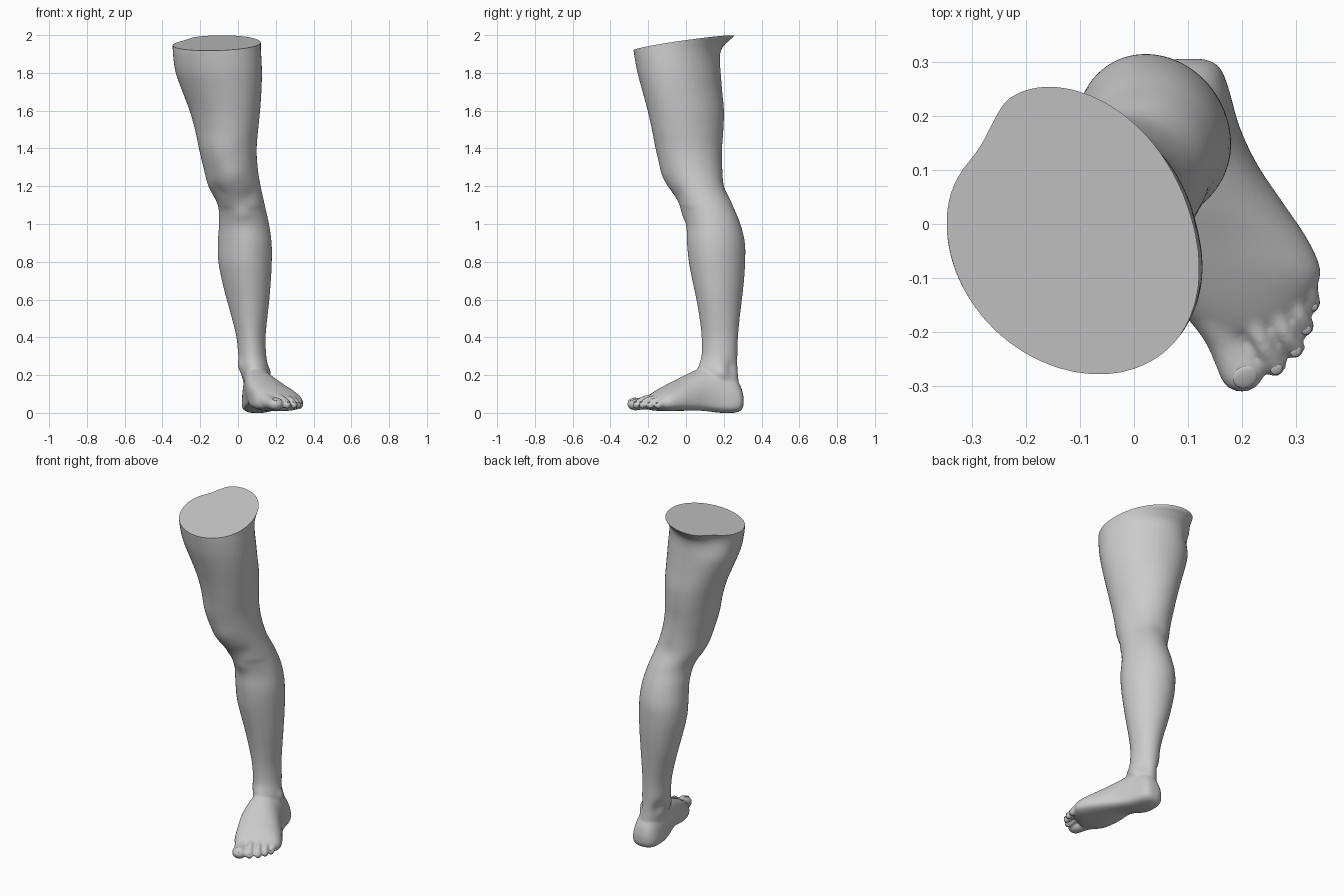
import bpy, bmesh, math
from mathutils import Vector, Matrix

N = 48
TAU = math.tau


def sp(c, p):
    return math.copysign(abs(c) ** p, c)


def catmull(keys, steps):
    """Smoothly interpolated copies of a list of key tuples."""
    out = []
    for i in range(len(keys) - 1):
        k = [keys[max(0, min(len(keys) - 1, i + j))] for j in (-1, 0, 1, 2)]
        for s in range(steps):
            t = s / steps
            out.append([0.5 * (2 * b + (c - a) * t + (2 * a - 5 * b + 4 * c - d) * t * t
                               + (3 * b - a - 3 * c + d) * t ** 3) for a, b, c, d in zip(*k)])
    return out + [list(keys[-1])]


def loft(bm, rings):
    """Closed skin through rings of points."""
    vr = [[bm.verts.new(p) for p in r] for r in rings]
    faces = [bm.faces.new(vr[0]), bm.faces.new(vr[-1])]
    for a, b in zip(vr, vr[1:]):
        for i in range(N):
            j = (i + 1) % N
            faces.append(bm.faces.new((a[i], a[j], b[j], b[i])))
    bmesh.ops.recalc_face_normals(bm, faces=faces)


def leg_ring(z, x0, x1, y0, y1, skew):
    cx, cy, a, b = (x0 + x1) / 2, (y0 + y1) / 2, (x1 - x0) / 2, (y1 - y0) / 2
    pts = []
    for i in range(N):
        t = TAU * i / N
        narrow = 0.12 * min(0, math.sin(t)) ** 2 if z < 1.1 else 0
        pts.append((cx + a * math.cos(t) * (1 - narrow), cy + b * math.sin(t + skew), z))
    return pts


def foot_ring(y, x0, x1, z0, z1, peak):
    cx, a = (x0 + x1) / 2, (x1 - x0) / 2
    zs = z0 + min(0.045, (z1 - z0) * 0.45)
    pts = []
    for i in range(N):
        t = TAU * i / N
        c, s = math.cos(t), math.sin(t)
        if s >= 0:
            pts.append((cx + a * c + (peak - cx) * s * s, y, zs + (z1 - zs) * s))
        else:
            pts.append((cx + a * sp(c, 0.75), y, zs + (zs - z0) * sp(s, 0.75)))
    return pts


# Thigh, knee, calf, ankle: z, xmin, xmax, ymin, ymax, skew
LEG = [
    (0.07, 0.035, 0.165, 0.12, 0.285, 0), (0.15, 0.03, 0.163, 0.08, 0.28, 0),
    (0.22, 0.014, 0.163, 0.06, 0.274, 0), (0.30, 0.002, 0.150, 0.082, 0.272, 0),
    (0.40, -0.008, 0.146, 0.083, 0.275, 0), (0.50, -0.032, 0.155, 0.072, 0.284, -0.05),
    (0.60, -0.06, 0.166, 0.055, 0.296, -0.1), (0.70, -0.085, 0.174, 0.034, 0.307, -0.1),
    (0.80, -0.104, 0.179, 0.015, 0.313, -0.1), (0.90, -0.107, 0.178, 0.005, 0.312, -0.1),
    (1.00, -0.101, 0.164, 0.0, 0.288, -0.05), (1.10, -0.107, 0.142, -0.035, 0.247, 0),
    (1.20, -0.157, 0.120, -0.090, 0.207, 0), (1.30, -0.183, 0.104, -0.128, 0.192, -0.05),
    (1.40, -0.207, 0.099, -0.157, 0.191, -0.1), (1.50, -0.228, 0.107, -0.180, 0.198, -0.15),
    (1.60, -0.256, 0.117, -0.203, 0.201, -0.18), (1.70, -0.294, 0.124, -0.230, 0.192, -0.2),
    (1.80, -0.330, 0.127, -0.257, 0.184, -0.2), (1.88, -0.343, 0.124, -0.272, 0.180, -0.2),
    (1.93, -0.347, 0.121, -0.279, 0.192, -0.2), (1.97, -0.348, 0.121, -0.281, 0.228, -0.22),
    (2.00, -0.348, 0.121, -0.281, 0.256, -0.22), (2.10, -0.348, 0.121, -0.281, 0.27, -0.22)]

# Foot: y, xmin, xmax, zmin, ztop, x of the top ridge
FOOT = [
    (0.305, 0.075, 0.13, 0.04, 0.085, 0.10), (0.29, 0.045, 0.158, 0.012, 0.14, 0.10),
    (0.25, 0.024, 0.175, 0.0, 0.2, 0.10), (0.18, 0.02, 0.195, 0.0, 0.24, 0.095),
    (0.11, 0.024, 0.228, 0.006, 0.245, 0.09), (0.04, 0.032, 0.275, 0.01, 0.222, 0.095),
    (-0.03, 0.045, 0.322, 0.01, 0.187, 0.11), (-0.09, 0.066, 0.345, 0.009, 0.157, 0.13),
    (-0.14, 0.087, 0.322, 0.010, 0.130, 0.15), (-0.18, 0.108, 0.285, 0.014, 0.105, 0.17),
    (-0.205, 0.13, 0.24, 0.02, 0.085, 0.18), (-0.217, 0.15, 0.21, 0.03, 0.06, 0.18)]

# Toes: chains of x, y, z, half width, half height
TOES = [
    [(0.145, -0.15, 0.065, 0.046, 0.048), (0.172, -0.215, 0.052, 0.038, 0.034), (0.199, -0.268, 0.046, 0.043, 0.033)],
    [(0.207, -0.15, 0.07, 0.026, 0.035), (0.238, -0.222, 0.066, 0.020, 0.024), (0.260, -0.261, 0.043, 0.021, 0.022)],
    [(0.240, -0.13, 0.065, 0.025, 0.033), (0.276, -0.198, 0.064, 0.019, 0.023), (0.296, -0.229, 0.042, 0.020, 0.021)],
    [(0.275, -0.10, 0.06, 0.023, 0.030), (0.302, -0.163, 0.060, 0.018, 0.022), (0.315, -0.189, 0.041, 0.019, 0.020)],
    [(0.308, -0.07, 0.052, 0.022, 0.028), (0.323, -0.122, 0.054, 0.018, 0.021), (0.327, -0.147, 0.039, 0.018, 0.019)]]

# Anatomy bumps and hollows: centre, radius, height along the normal
BUMPS = [
    ((-0.03, -0.11, 1.26), 0.07, 0.012), ((-0.10, -0.04, 1.17), 0.05, -0.008),
    ((0.05, -0.02, 1.16), 0.05, -0.010), ((0.02, -0.01, 1.05), 0.04, 0.006),
    ((-0.10, -0.12, 1.38), 0.09, 0.008), ((-0.31, 0.16, 1.94), 0.09, -0.026),
    ((0.012, 0.15, 0.25), 0.035, 0.010), ((0.16, 0.19, 0.21), 0.035, 0.012),
    ((0.02, 0.23, 0.24), 0.04, -0.012), ((0.15, 0.245, 0.24), 0.04, -0.012),
    ((0.06, 0.03, 0.01), 0.08, -0.026), ((0.10, -0.15, 0.05), 0.05, 0.006),
    ((-0.02, 0.20, 1.2), 0.06, -0.006)]

# Blend leg, foot and toes into one skin
bm = bmesh.new()
loft(bm, [leg_ring(*k) for k in catmull(LEG, 4)])
loft(bm, [foot_ring(*k) for k in catmull(FOOT, 4)])
for toe in TOES:
    for x, y, z, w, h in catmull(toe, 8):
        m = Matrix.Translation((x, y, z)) @ Matrix.Diagonal((w, w, h, 1))
        bmesh.ops.create_uvsphere(bm, u_segments=20, v_segments=12, radius=1, matrix=m)
mesh = bpy.data.meshes.new("leg")
bm.to_mesh(mesh)
bm.free()
leg = bpy.data.objects.new("leg", mesh)
bpy.context.collection.objects.link(leg)
rem = leg.modifiers.new("skin", 'REMESH')
rem.mode = 'VOXEL'
rem.voxel_size = 0.007
smo = leg.modifiers.new("soften", 'SMOOTH')
smo.factor = 0.5
smo.iterations = 6

# Sculpt bumps, then cut the thigh with a slanted flat end
bm = bmesh.new()
bm.from_object(leg, bpy.context.evaluated_depsgraph_get())
leg.modifiers.clear()
bm.normal_update()
shift = []
for v in bm.verts:
    amt = sum(h * math.exp(-(v.co - Vector(c)).length_squared / (r * r)) for c, r, h in BUMPS)
    shift.append((v, v.normal * amt))
for v, d in shift:
    v.co += d
    v.co.z = max(v.co.z, 0)
bmesh.ops.bisect_plane(bm, geom=bm.verts[:] + bm.edges[:] + bm.faces[:], plane_co=(-0.1, 0, 1.961),
                       plane_no=(-0.06, -0.155, 1), clear_outer=True)
bmesh.ops.holes_fill(bm, edges=[e for e in bm.edges if e.is_boundary], sides=0)
bmesh.ops.recalc_face_normals(bm, faces=bm.faces[:])
bm.to_mesh(mesh)
bm.free()

# Toenails
bm = bmesh.new()
for toe in TOES:
    x, y, z, w, h = toe[-1]
    yaw = math.atan2(toe[-1][0] - toe[1][0], toe[1][1] - toe[-1][1])
    m = (Matrix.Translation((x + 0.15 * w, y - 0.35 * w, z + 0.78 * h)) @ Matrix.Rotation(yaw, 4, 'Z')
         @ Matrix.Rotation(math.radians(22), 4, 'X') @ Matrix.Diagonal((0.55 * w, 0.5 * w, 0.16 * h, 1)))
    bmesh.ops.create_uvsphere(bm, u_segments=20, v_segments=10, radius=1, matrix=m)
nm = bpy.data.meshes.new("toenails")
bm.to_mesh(nm)
bm.free()
nails = bpy.data.objects.new("toenails", nm)
bpy.context.collection.objects.link(nails)

# Smooth shading with a sharp cut rim
for ob in (leg, nails):
    bpy.ops.object.select_all(action='DESELECT')
    ob.select_set(True)
    bpy.context.view_layer.objects.active = ob
    bpy.ops.object.shade_smooth_by_angle(angle=math.radians(50))
